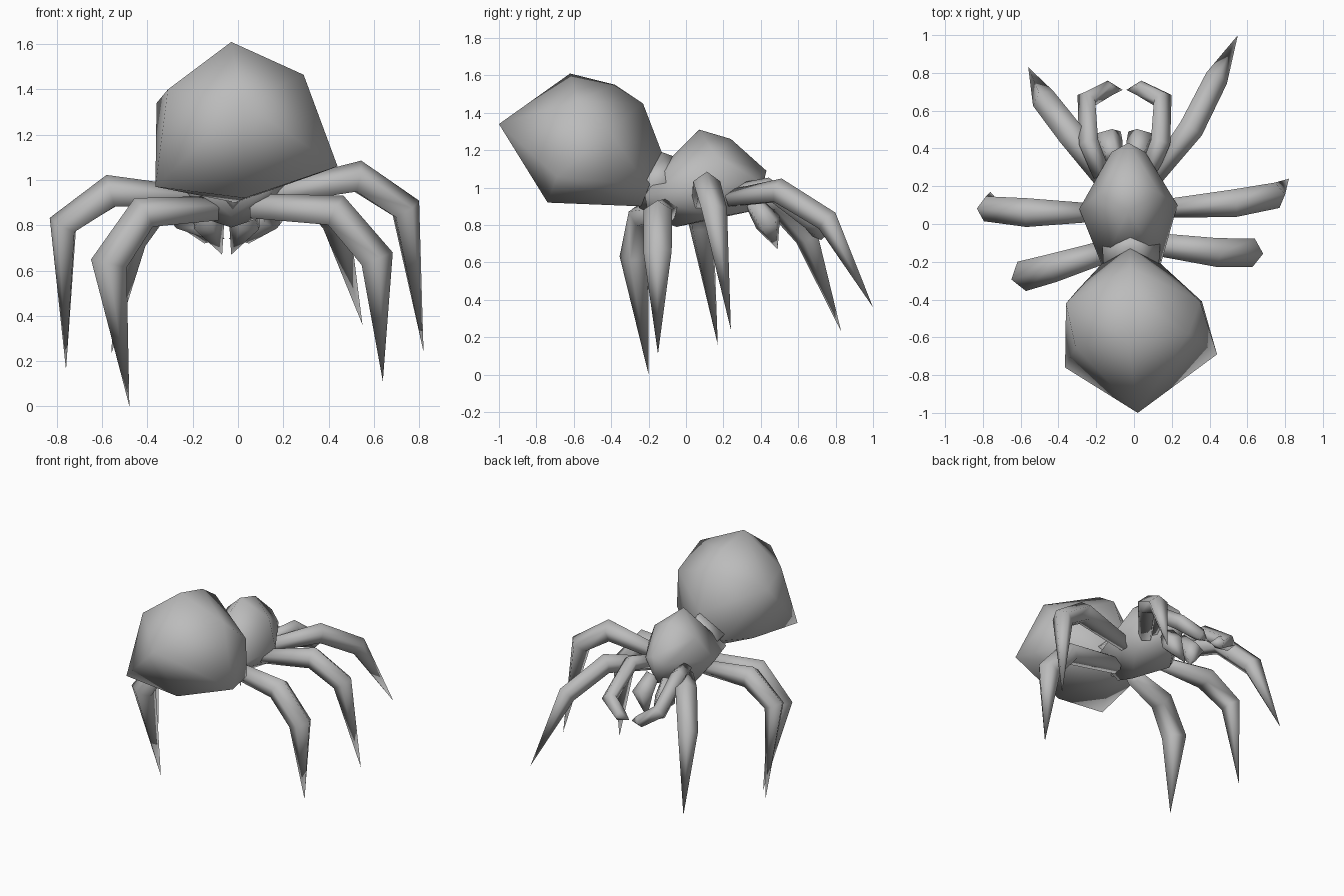
import bpy
import bmesh
import math
from mathutils import Vector

cube = bpy.data.objects.get("Cube")
if cube:
    bpy.data.objects.remove(cube, do_unlink=True)

# Single grey material
grey = bpy.data.materials.new("body_grey")
grey.use_nodes = True
COLOUR = (0.5, 0.5, 0.5, 1)
grey.diffuse_color = COLOUR
grey.node_tree.nodes["Principled BSDF"].inputs["Base Color"].default_value = COLOUR


def finish(name, bm):
    bmesh.ops.recalc_face_normals(bm, faces=bm.faces)
    mesh = bpy.data.meshes.new(name)
    bm.to_mesh(mesh)
    bm.free()
    mesh.materials.append(grey)
    for face in mesh.polygons:
        face.use_smooth = True
    obj = bpy.data.objects.new(name, mesh)
    bpy.context.collection.objects.link(obj)


def hull(name, points):
    """Faceted rounded mass wrapped around a few key points."""
    bm = bmesh.new()
    for p in points:
        bm.verts.new(p)
    bmesh.ops.convex_hull(bm, input=bm.verts)
    loose = [v for v in bm.verts if not v.link_faces]
    bmesh.ops.delete(bm, geom=loose, context="VERTS")
    finish(name, bm)


def limb(name, path, radii, sides=5):
    """Jointed tube with mitred bends, closing to a point at the tip."""
    path = [Vector(p) for p in path]
    bm = bmesh.new()
    rings = []
    for i, centre in enumerate(path[:-1]):
        ahead = (path[i + 1] - centre).normalized()
        behind = (centre - path[i - 1]).normalized() if i else ahead
        along = (ahead + behind).normalized()
        # Keep the ring upright: one axis stays level, sideways to the limb
        reach = path[2] - path[0]
        side = Vector((-reach.y, reach.x, 0))
        side = (side - along * side.dot(along)).normalized()
        up = along.cross(side)
        ring = []
        for k in range(sides):
            a = math.tau * k / sides
            ring.append(bm.verts.new(centre + radii[i] * (up * math.cos(a) + side * math.sin(a))))
        rings.append(ring)
    tip = bm.verts.new(path[-1])
    bm.faces.new(rings[0])
    for k in range(sides):
        n = (k + 1) % sides
        for a, b in zip(rings, rings[1:]):
            bm.faces.new((a[k], a[n], b[n], b[k]))
        bm.faces.new((rings[-1][k], rings[-1][n], tip))
    finish(name, bm)


# Abdomen: large, slightly lopsided bulb with a pointed end
hull("abdomen", [
    (-.03, -.62, 1.61), (.02, -1, 1.34), (.29, -.58, 1.465), (.44, -.69, 1.06),
    (.03, -.74, .92), (-.365, -.76, .97), (-.36, -.42, 1.34), (-.31, -.65, 1.4),
    (.35, -.41, 1.3), (.36, -.41, 1.03), (-.02, -.38, 1.55), (-.02, -.23, 1.45),
    (-.3, -.35, 1.0), (-.16, -.2, 1.0), (.13, -.2, 1.0), (-.01, -.24, .9),
    (-.02, -.13, 1.19)])

# Waist bridging abdomen and thorax
hull("waist", [
    (-.02, -.13, 1.19), (-.02, -.06, 1.165), (-.16, -.25, 1.05), (.13, -.25, 1.05),
    (-.17, -.08, 1.02), (.14, -.08, 1.02), (-.02, -.25, .89), (-.03, -.12, .83)])

# Thorax and head in one mass
hull("thorax", [
    (-.02, -.08, 1.16), (-.17, -.22, .96), (.14, -.22, .96), (-.03, -.2, .84),
    (-.29, .08, 1.0), (.23, .1, 1.0), (-.19, .16, 1.17), (.14, .16, 1.17),
    (-.03, .07, 1.31), (-.03, .24, 1.26), (-.12, .38, 1.04), (.06, .38, 1.04),
    (-.03, .43, 1.09), (-.03, .38, .88), (-.03, -.05, .79), (-.18, .15, .84),
    (.12, .15, .84)])

# Walking legs: base, knee, ankle and tip, with the three joint radii
LEGS = {
    "front_leg_left": ([(.1, .24, .94), (.3, .5, .98), (.43, .76, .82), (.55, 1, .36)],
                       (.05, .07, .065)),
    "front_leg_right": ([(-.17, .24, .92), (-.33, .47, .94), (-.47, .65, .74), (-.56, .83, .23)],
                        (.05, .075, .07)),
    "middle_leg_left": ([(.14, .08, .93), (.53, .11, 1.01), (.74, .15, .87), (.82, .24, .24)],
                        (.05, .077, .072)),
    "middle_leg_right": ([(-.2, .06, .92), (-.56, .06, .945), (-.77, .08, .8), (-.76, .17, .16)],
                         (.05, .08, .07)),
    "rear_leg_left": ([(.06, -.1, .88), (.43, -.15, .86), (.61, -.15, .65), (.64, -.15, .11)],
                      (.06, .08, .08)),
    "rear_leg_right": ([(-.1, -.13, .87), (-.42, -.23, .85), (-.57, -.27, .63), (-.48, -.2, 0)],
                       (.06, .08, .085)),
}
for name, (path, radii) in LEGS.items():
    limb(name, path, radii)

# Feelers and fangs mirror about the slightly offset head line
HEAD_X = -.05
for side, name in ((1, "left"), (-1, "right")):
    def place(points):
        return [(HEAD_X + side * x, y, z) for x, y, z in points]
    limb("feeler_" + name, place(
        [(.12, .26, .97), (.19, .43, 1.0), (.2, .66, .83), (.08, .715, .76), (.01, .71, .74)]),
        (.05, .055, .055, .045))
    limb("fang_" + name, place(
        [(.06, .36, .92), (.085, .44, .81), (.02, .49, .67)]), (.05, .075))
